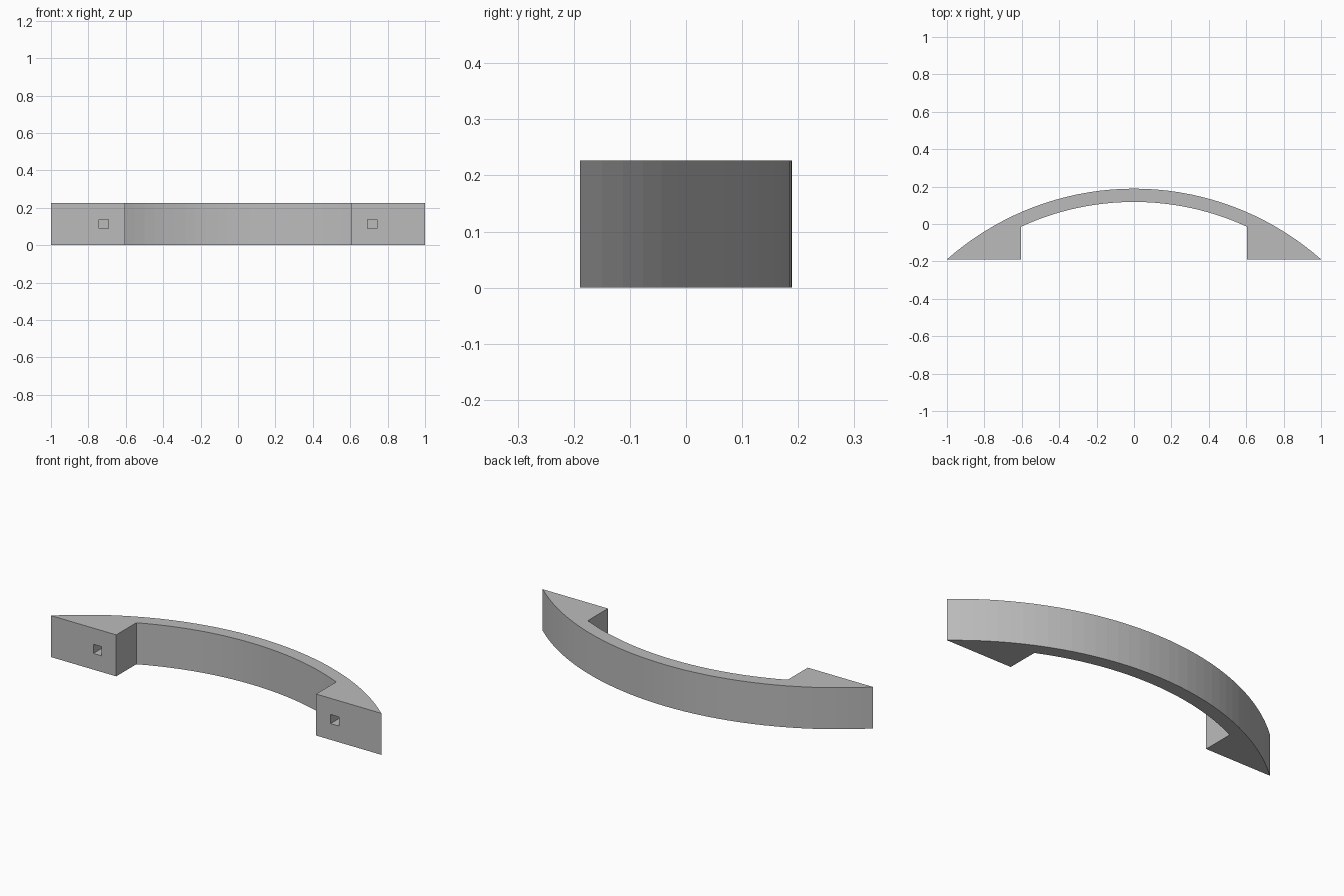
import bpy, bmesh, math

cube = bpy.data.objects.get("Cube")
if cube:
    bpy.data.objects.remove(cube, do_unlink=True)

HEIGHT = 0.227
FRONT, BACK = -0.189, 0.189
R_OUT = 1.512
R_IN = R_OUT - 0.071
CENTRE_Y = BACK - R_OUT
FOOT_X = 0.605            # inner side of each foot
HOLE_X, HOLE, DEPTH = 0.718, 0.05, 0.13

grey = bpy.data.materials.new("plain grey")
grey.use_nodes = True
colour = (0.5, 0.5, 0.5, 1)
grey.diffuse_color = colour
grey.node_tree.nodes["Principled BSDF"].inputs["Base Color"].default_value = colour


def arc(radius, half_width, steps):
    """Points from left to right along an arc bulging to the back."""
    a = math.asin(half_width / radius)
    return [(radius * math.sin(a - 2 * a * i / steps),
             CENTRE_Y + radius * math.cos(a - 2 * a * i / steps))
            for i in range(steps + 1)]


def prism(name, points, z0, z1):
    bm = bmesh.new()
    base = bm.faces.new([bm.verts.new((x, y, z0)) for x, y in points])
    top = bmesh.ops.extrude_face_region(bm, geom=[base])["geom"]
    bmesh.ops.translate(bm, vec=(0, 0, z1 - z0),
                        verts=[v for v in top if isinstance(v, bmesh.types.BMVert)])
    bmesh.ops.recalc_face_normals(bm, faces=bm.faces)
    mesh = bpy.data.meshes.new(name)
    bm.to_mesh(mesh)
    bm.free()
    mesh.materials.append(grey)
    obj = bpy.data.objects.new(name, mesh)
    bpy.context.collection.objects.link(obj)
    return obj


# Curved grip with a wedge-shaped foot at each end
outline = arc(R_OUT, 1.0, 36)
outline += [(-FOOT_X, FRONT)] + arc(R_IN, FOOT_X, 22)[::-1] + [(FOOT_X, FRONT)]
handle = prism("pull_handle", outline, 0, HEIGHT)

# Blind square screw holes in the foot fronts
for side in (-1, 1):
    x0, x1 = side * HOLE_X - HOLE / 2, side * HOLE_X + HOLE / 2
    y0, y1 = FRONT - 0.05, FRONT + DEPTH
    cutter = prism("hole_cutter", [(x0, y0), (x1, y0), (x1, y1), (x0, y1)],
                   (HEIGHT - HOLE) / 2, (HEIGHT + HOLE) / 2)
    cutter.hide_render = True
    mod = handle.modifiers.new("screw_hole", 'BOOLEAN')
    mod.operation = 'DIFFERENCE'
    mod.solver = 'EXACT'
    mod.object = cutter
    bpy.context.view_layer.objects.active = handle
    bpy.ops.object.modifier_apply(modifier=mod.name)
    bpy.data.objects.remove(cutter, do_unlink=True)
